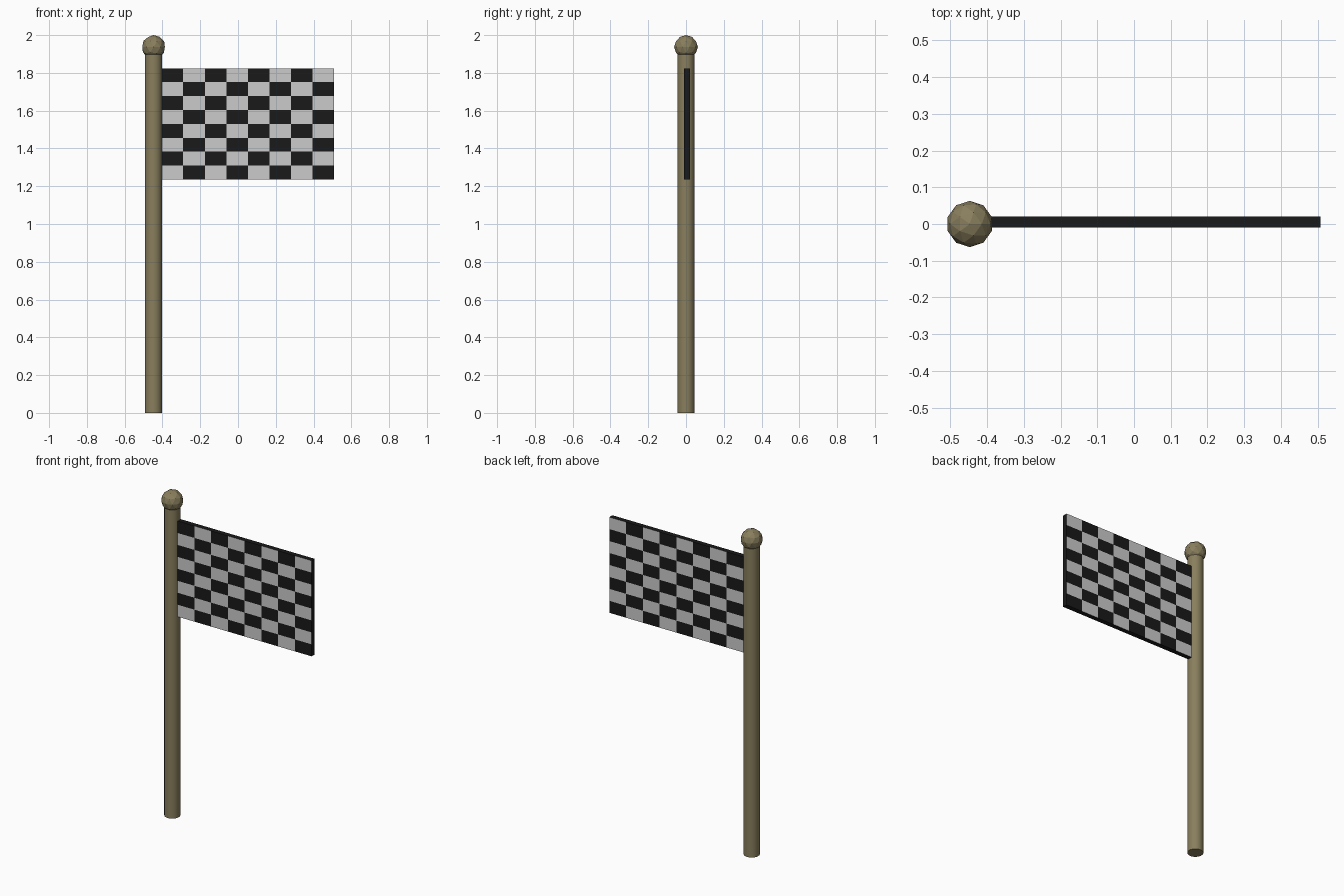
import bpy, bmesh, math

if "Cube" in bpy.data.objects:
    bpy.data.objects.remove(bpy.data.objects["Cube"])

POLE_X = -0.447


def material(name, rgb):
    m = bpy.data.materials.new(name)
    m.diffuse_color = (*rgb, 1.0)
    m.use_nodes = True
    m.node_tree.nodes["Principled BSDF"].inputs["Base Color"].default_value = m.diffuse_color
    return m


olive = material("olive_paint", (0.25, 0.21, 0.11))
black = material("black_cloth", (0.01, 0.01, 0.01))
white = material("white_cloth", (0.8, 0.8, 0.8))

# Pole
bpy.ops.mesh.primitive_cylinder_add(vertices=24, radius=0.045, depth=1.91,
                                    location=(POLE_X, 0, 0.955))
pole = bpy.context.object
pole.name = "pole"
pole.data.materials.append(olive)
bpy.ops.object.shade_smooth_by_angle(angle=math.radians(30))

# Faceted ball on top
bpy.ops.mesh.primitive_ico_sphere_add(subdivisions=2, radius=0.063,
                                      location=(POLE_X, 0, 1.937))
ball = bpy.context.object
ball.name = "finial_ball"
ball.data.materials.append(olive)

# Flag: thin slab of 8 x 8 checks, same pattern on both sides, black rim
N = 8
X0, X1 = -0.404, 0.508
Z0, Z1 = 1.236, 1.824
Y0, Y1 = -0.01, 0.02
bm = bmesh.new()
front, back = [
    [[bm.verts.new((X0 + (X1 - X0) * i / N, y, Z0 + (Z1 - Z0) * j / N))
      for j in range(N + 1)] for i in range(N + 1)]
    for y in (Y0, Y1)]
for i in range(N):
    for j in range(N):
        for g in (front, back):
            f = bm.faces.new((g[i][j], g[i + 1][j], g[i + 1][j + 1], g[i][j + 1]))
            f.material_index = (i + j + 1) % 2
    # Rim faces along the four edges
    for a, b in (((i, 0), (i + 1, 0)), ((i, N), (i + 1, N)),
                 ((0, i), (0, i + 1)), ((N, i), (N, i + 1))):
        bm.faces.new((front[a[0]][a[1]], front[b[0]][b[1]],
                      back[b[0]][b[1]], back[a[0]][a[1]]))
bmesh.ops.recalc_face_normals(bm, faces=bm.faces)
mesh = bpy.data.meshes.new("checkered_flag")
bm.to_mesh(mesh)
bm.free()
mesh.materials.append(black)
mesh.materials.append(white)
flag = bpy.data.objects.new("checkered_flag", mesh)
bpy.context.collection.objects.link(flag)
